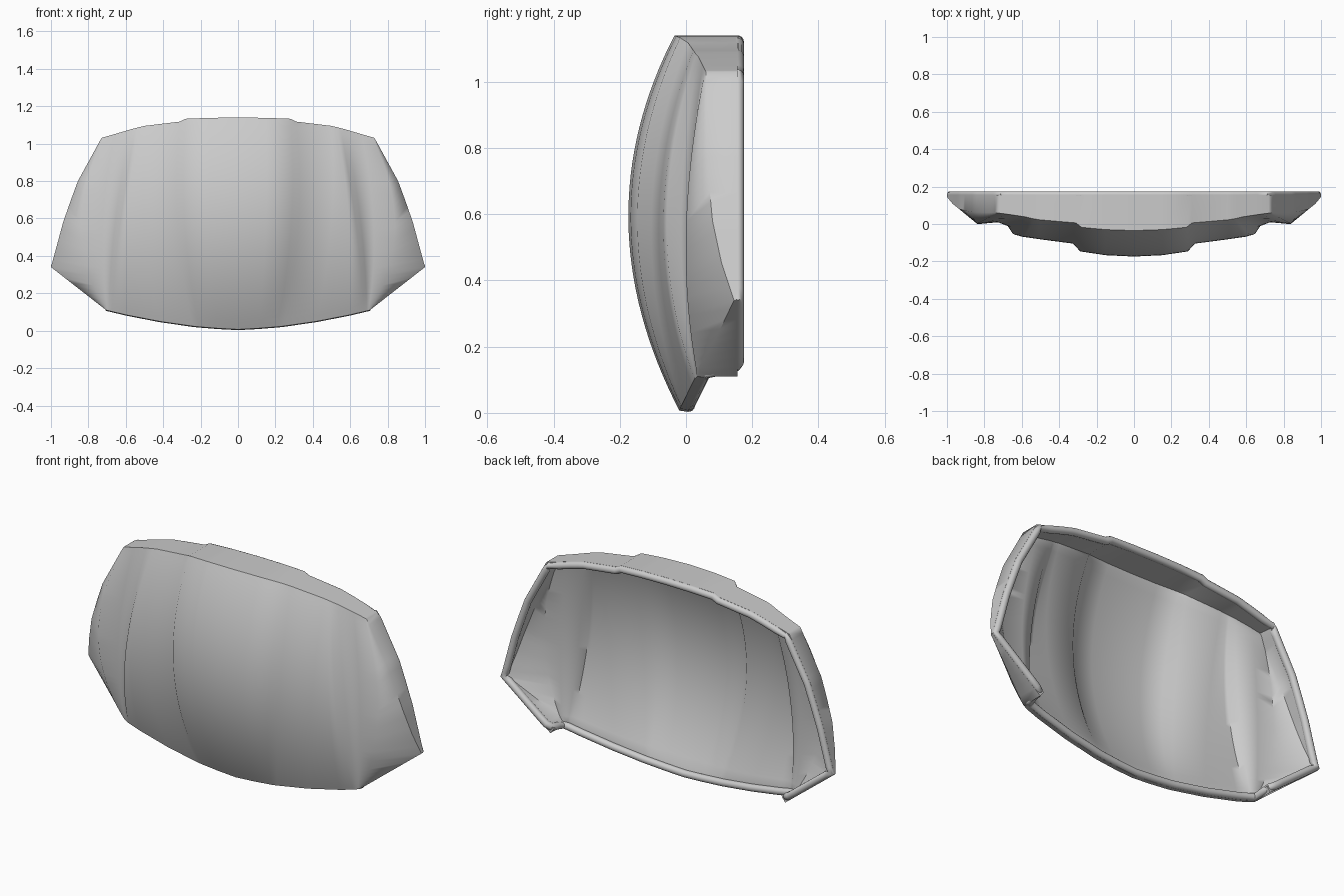
import bpy, math
from mathutils import Vector

if "Cube" in bpy.data.objects:
    bpy.data.objects.remove(bpy.data.objects["Cube"])

grey = bpy.data.materials.new("light grey")
grey.diffuse_color = (0.6, 0.6, 0.6, 1)
grey.use_nodes = True
grey.node_tree.nodes["Principled BSDF"].inputs["Base Color"].default_value = grey.diffuse_color
ROWS = 32
RAD = 0.019
BACK = 0.175 - RAD
LIP = Vector((0, .028, -.004))

# Lengthwise ribs of the right half: bottom, middle and top point of each
RIBS = [
    ((0, -.02, .007), (0, -.174, .58), (0, -.035, 1.14)),
    ((.11, -.018, .013), (.15, -.167, .58), (.15, -.030, 1.138)),
    ((.21, -.015, .021), (.285, -.147, .58), (.28, -.018, 1.133)),
    ((.24, -.013, .024), (.325, -.105, .58), (.31, .006, 1.118)),
    ((.42, .000, .050), (.50, -.082, .58), (.50, .022, 1.095)),
    ((.60, .017, .085), (.595, -.068, .58), (.53, .027, 1.088)),
    ((.675, .026, .103), (.63, -.058, .57), (.548, .030, 1.083)),
    ((.688, .030, .106), (.658, -.015, .57), (.575, .037, 1.076)),
    ((.698, .033, .109), (.725, .010, .56), (.66, .050, 1.051)),
    ((.705, .035, .11), (.838, .000, .55), (.72, .058, 1.034)),
]
N = len(RIBS)
# Outer side edge with its sharp lower corner: t, then position
SIDE = [(0, .705, .035, .11), (.25, 1.0, .145, .34), (.34, .97, .108, .45),
        (.47, .935, .080, .58), (.60, .893, .069, .70), (.72, .856, .063, .80),
        (1, .73, .060, 1.03)]


def rib(pts, t):
    a, b, c = map(Vector, pts)
    return a * (2*t - 1)*(t - 1) + b * 4*t*(1 - t) + c * t*(2*t - 1)


def side(t):
    for p, q in zip(SIDE, SIDE[1:]):
        if t <= q[0]:
            return Vector(p[1:]).lerp(Vector(q[1:]), (t - p[0]) / (q[0] - p[0]))


def backed(v):
    return Vector((v.x, BACK, v.z))


# Curved shell with bottom lip, top flange and side flange
ts = [i / ROWS for i in range(ROWS + 1)]
cols = [[rib(r, t) for t in ts] for r in RIBS]
edge = [side(t) for t in ts]
cols += [edge[:], [backed(v) for v in edge]]
for i, c in enumerate(cols):
    c.insert(0, c[0] + LIP if i < N else c[0])
    c.append(backed(c[-1]))
verts, index, ids = [], {}, []
for c in cols:
    line = []
    for v in c:
        key = tuple(round(k, 5) for k in v)
        if key not in index:
            index[key] = len(verts)
            verts.append(key)
        line.append(index[key])
    ids.append(line)
faces = []
for a, b in zip(ids, ids[1:]):
    for r in range(ROWS + 2):
        quad = list(dict.fromkeys([a[r], b[r], b[r+1], a[r+1]]))
        if len(quad) > 2:
            faces.append(quad)
me = bpy.data.meshes.new("shell")
me.from_pydata(verts, [], faces)
shell = bpy.data.objects.new("shell", me)
bpy.context.collection.objects.link(shell)
me.materials.append(grey)
mirror = shell.modifiers.new("mirror", 'MIRROR')
mirror.use_clip = True
thick = shell.modifiers.new("thickness", 'SOLIDIFY')
thick.thickness = 0.034
thick.offset = -1

# Rounded bead along the open rim, kept flush with the outline
half = [c[0] for c in cols[:N]]
half += [backed(v) for v in edge[1:]]
half += [backed(c[-1]) for c in reversed(cols[:N])]
inset = []
for i, v in enumerate(half):
    d = half[min(i + 1, len(half) - 1)] - half[max(i - 1, 0)]
    inset.append(v + Vector((-d.z, 0, d.x)).normalized() * RAD)
inset[0].x = inset[-1].x = 0
# Lower side notch where the bead turns back
inset[N:N] = [Vector((.70, .10, .131)), Vector((.702, .13, .135)), Vector((.71, .148, .143))]
path = inset + [Vector((-v.x, v.y, v.z)) for v in reversed(inset[1:-1])]
cu = bpy.data.curves.new("rim_bead", 'CURVE')
cu.dimensions = '3D'
cu.bevel_depth = RAD
cu.bevel_resolution = 5
sp = cu.splines.new('POLY')
sp.points.add(len(path) - 1)
for p, v in zip(sp.points, path):
    p.co = (v.x, v.y, v.z, 1)
sp.use_cyclic_u = True
bead = bpy.data.objects.new("rim_bead", cu)
bpy.context.collection.objects.link(bead)
cu.materials.append(grey)

# Bake the parts and smooth all but the sharp creases
for ob, angle in ((shell, 48), (bead, 60)):
    bpy.ops.object.select_all(action='DESELECT')
    ob.select_set(True)
    bpy.context.view_layer.objects.active = ob
    bpy.ops.object.convert(target='MESH')
    bpy.ops.object.shade_smooth_by_angle(angle=math.radians(angle))
